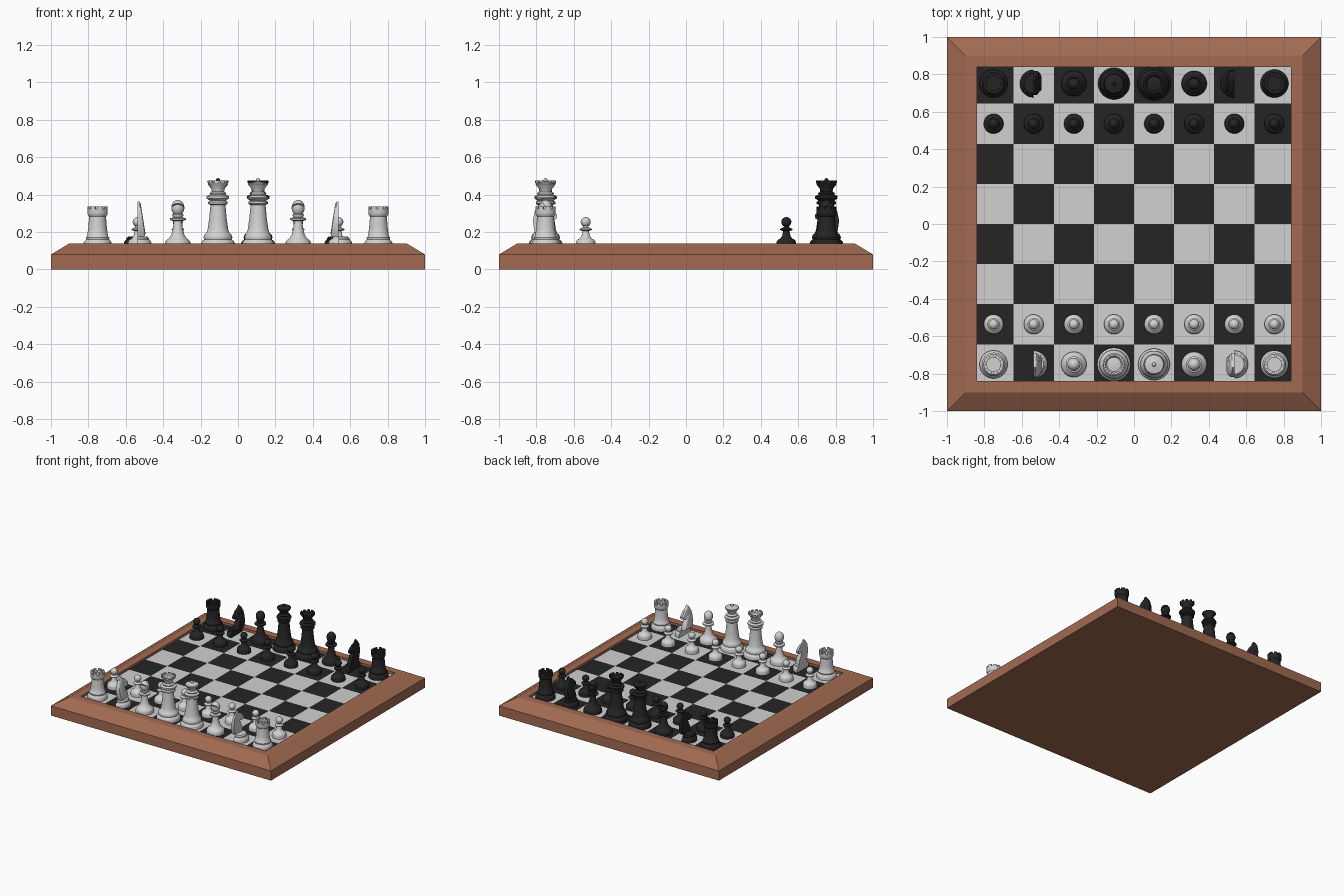
import bpy, bmesh, math
from mathutils import Matrix, Vector

if "Cube" in bpy.data.objects:
    bpy.data.objects.remove(bpy.data.objects["Cube"])

FLOOR = 0.12     # height of the playing field
PITCH = 0.2145   # square size
EDGE = 0.84      # inner edge of the frame


def material(name, rgb):
    m = bpy.data.materials.new(name)
    m.diffuse_color = (*rgb, 1)
    m.use_nodes = True
    m.node_tree.nodes["Principled BSDF"].inputs["Base Color"].default_value = m.diffuse_color
    return m


BROWN = material("brown wood", (0.36, 0.145, 0.083))
LIGHT = material("light grey", (0.64, 0.64, 0.64))
DARK = material("near black", (0.018, 0.018, 0.018))


def add_object(name, mesh, loc=(0, 0, 0), turn=0):
    ob = bpy.data.objects.new(name, mesh)
    ob.location = loc
    ob.rotation_euler.z = turn
    bpy.context.collection.objects.link(ob)
    return ob


def to_mesh(bm, name, *mats):
    me = bpy.data.meshes.new(name)
    bm.to_mesh(me)
    bm.free()
    for m in mats:
        me.materials.append(m)
    return me


def smooth(me, angle=38):
    bm = bmesh.new()
    bm.from_mesh(me)
    for f in bm.faces:
        f.smooth = True
    for e in bm.edges:
        e.smooth = len(e.link_faces) == 2 and e.calc_face_angle(0) < math.radians(angle)
    bm.to_mesh(me)
    bm.free()


def lathe(bm, profile, start=0, sweep=2 * math.pi, steps=32, closed=False):
    """Sweep (radius, z) points round the z axis; part sweeps get end caps."""
    part = bmesh.new()
    c, s = math.cos(start), math.sin(start)
    vs = [part.verts.new((r * c, r * s, z)) for r, z in profile]
    es = [part.edges.new(p) for p in zip(vs, vs[1:])]
    if closed:
        es.append(part.edges.new((vs[-1], vs[0])))
    bmesh.ops.spin(part, geom=vs + es, axis=(0, 0, 1), cent=(0, 0, 0),
                   angle=sweep, steps=steps, use_duplicate=False)
    bmesh.ops.remove_doubles(part, verts=part.verts, dist=1e-5)
    bmesh.ops.holes_fill(part, edges=[e for e in part.edges if e.is_boundary], sides=0)
    bmesh.ops.recalc_face_normals(part, faces=part.faces)
    tmp = bpy.data.meshes.new("tmp")
    part.to_mesh(tmp)
    part.free()
    bm.from_mesh(tmp)
    bpy.data.meshes.remove(tmp)


def ball(cz, r, rz, a0, n=9):
    """Profile points of a rounded head from angle a0 up to the pole."""
    out = []
    for i in range(n + 1):
        a = math.radians(a0 + (90 - a0) * i / n)
        out.append((max(0, r * math.cos(a)), cz + rz * math.sin(a)))
    return out


def teeth(bm, count, r0, r1, z0, z1, fill):
    step = 2 * math.pi / count
    for k in range(count):
        lathe(bm, [(r0, z0), (r1, z0), (r1, z1), (r0, z1)],
              start=k * step, sweep=step * fill, steps=4, closed=True)


def foot(r):
    """Shared moulded foot of a piece."""
    return [(0, FLOOR), (r, FLOOR), (r, 0.14), (r * 0.96, 0.15), (r * 0.82, 0.16)]


def pawn(bm):
    lathe(bm, foot(0.053) + [(0.032, 0.165), (0.022, 0.18), (0.017, 0.205), (0.033, 0.211),
                             (0.033, 0.217), (0.016, 0.225), (0.013, 0.232)]
          + ball(0.254, 0.027, 0.026, -55))


def rook(bm):
    lathe(bm, foot(0.075) + [(0.063, 0.17), (0.056, 0.178), (0.05, 0.22), (0.045, 0.282),
                             (0.052, 0.292), (0.054, 0.3), (0.054, 0.322), (0.037, 0.322),
                             (0.037, 0.308), (0, 0.308)])
    teeth(bm, 8, 0.037, 0.054, 0.321, 0.337, 0.68)


def bishop(bm):
    lathe(bm, foot(0.068) + [(0.046, 0.168), (0.035, 0.185), (0.026, 0.22), (0.022, 0.258),
                             (0.043, 0.264), (0.043, 0.273), (0.024, 0.279), (0.03, 0.288),
                             (0.03, 0.294), (0.022, 0.3)]
          + ball(0.33, 0.035, 0.042, -45) + [(0.0, 0.372)])
    bmesh.ops.remove_doubles(bm, verts=bm.verts, dist=1e-4)


def tall_body(r):
    return foot(r) + [(r * 0.86, 0.172), (r * 0.8, 0.186), (0.061, 0.195), (0.055, 0.215),
                      (0.047, 0.27), (0.04, 0.345)]


def king(bm):
    lathe(bm, tall_body(0.085) + [(0.05, 0.352), (0.05, 0.362), (0.042, 0.368), (0.056, 0.378),
                                  (0.056, 0.386), (0.04, 0.395), (0.044, 0.404), (0.03, 0.414),
                                  (0.034, 0.43), (0.05, 0.45), (0.053, 0.456), (0.05, 0.462),
                                  (0.022, 0.468), (0.008, 0.47)]
          + ball(0.478, 0.011, 0.01, -50, 6))


def queen(bm):
    lathe(bm, tall_body(0.09) + [(0.052, 0.35), (0.052, 0.36), (0.043, 0.368), (0.06, 0.38),
                                 (0.06, 0.392), (0.042, 0.4), (0.045, 0.408), (0.033, 0.416),
                                 (0.036, 0.435), (0.055, 0.464), (0.045, 0.464), (0.038, 0.455),
                                 (0, 0.462)])
    teeth(bm, 10, 0.045, 0.056, 0.463, 0.475, 0.55)


def knight(bm, side):
    """Half a knight, flat on the centre plane and rounded towards one side."""
    lathe(bm, foot(0.074) + [(0.06, 0.168), (0.052, 0.176), (0, 0.176)],
          start=-side * math.pi / 2, sweep=side * math.pi, steps=16)
    outline = [(-0.046, 0.172), (-0.06, 0.205), (-0.068, 0.26), (-0.058, 0.31), (-0.036, 0.343),
               (-0.016, 0.363), (-0.004, 0.342), (0.028, 0.327), (0.062, 0.29), (0.058, 0.27),
               (0.04, 0.266), (0.01, 0.276), (0.024, 0.24), (0.044, 0.205), (0.044, 0.172)]
    mid = Vector((-0.012, 0.26))
    rings = []
    for depth, shrink in ((0, 1), (0.6, 0.99), (0.9, 0.9), (1, 0.75)):
        ring = []
        for p in outline:
            y, z = mid + (Vector(p) - mid) * shrink
            t = 0.045 - 0.03 * (z - 0.17) / 0.19
            ring.append(bm.verts.new((side * depth * t, y, z)))
        rings.append(ring)
    faces = [bm.faces.new(rings[0]), bm.faces.new(rings[-1])]
    n = len(outline)
    for a, b in zip(rings, rings[1:]):
        faces += [bm.faces.new((a[i], a[(i + 1) % n], b[(i + 1) % n], b[i])) for i in range(n)]
    bmesh.ops.recalc_face_normals(bm, faces=faces)


def slit(me):
    """Cut the slanted notch in a bishop's head."""
    bm = bmesh.new()
    bmesh.ops.create_cube(bm, size=1, matrix=Matrix.Translation((0, -0.03, 0.35))
                          @ Matrix.Rotation(math.radians(-40), 4, 'X')
                          @ Matrix.Diagonal((0.1, 0.05, 0.007, 1)))
    cutter = add_object("notch_cutter", to_mesh(bm, "notch_cutter"))
    cutter.hide_render = True
    ob = add_object("temp", me)
    mod = ob.modifiers.new("notch", 'BOOLEAN')
    mod.operation, mod.object, mod.solver = 'DIFFERENCE', cutter, 'EXACT'
    bpy.context.view_layer.update()
    out = bpy.data.meshes.new_from_object(ob.evaluated_get(bpy.context.evaluated_depsgraph_get()))
    bpy.data.objects.remove(ob)
    bpy.data.objects.remove(cutter)
    return out


# Frame: square rings with a chamfered rim and a recessed middle
bm = bmesh.new()
rings = [[bm.verts.new((sx * h, sy * h, z)) for sx, sy in ((-1, -1), (1, -1), (1, 1), (-1, 1))]
         for h, z in ((1, 0), (1, 0.08), (0.9, 0.14), (EDGE, 0.14), (EDGE, FLOOR))]
bm.faces.new(rings[0][::-1])
for a, b in zip(rings, rings[1:]):
    for i in range(4):
        j = (i + 1) % 4
        bm.faces.new((a[i], a[j], b[j], b[i]))
add_object("board_frame", to_mesh(bm, "board_frame", BROWN))

# Playing squares, outer ones trimmed by the frame
bm = bmesh.new()
cuts = [max(-EDGE, min(EDGE, (k - 4) * PITCH)) for k in range(9)]
grid = [[bm.verts.new((x, y, FLOOR)) for x in cuts] for y in cuts]
for j in range(8):
    for i in range(8):
        f = bm.faces.new((grid[j][i], grid[j][i + 1], grid[j + 1][i + 1], grid[j + 1][i]))
        f.material_index = (i + j) % 2
add_object("playing_squares", to_mesh(bm, "playing_squares", LIGHT, DARK))

# Pieces: both armies face the middle
builders = {"pawn": pawn, "rook": rook, "bishop": bishop, "king": king, "queen": queen,
            "knight_a": lambda b: knight(b, 1), "knight_b": lambda b: knight(b, -1)}
for army, mat, sign in (("light", LIGHT, 1), ("dark", DARK, -1)):
    meshes = {}
    for kind, build in builders.items():
        bm = bmesh.new()
        build(bm)
        me = to_mesh(bm, f"{army}_{kind}", mat)
        if kind == "bishop":
            me = slit(me)
        smooth(me)
        meshes[kind] = me
    row = ["rook", "knight_a", "bishop", "queen", "king", "bishop", "knight_b", "rook"]
    if sign < 0:
        row.reverse()
    turn = 0 if sign > 0 else math.pi
    for k, kind in enumerate(row):
        x = (k - 3.5) * PITCH
        add_object(f"{army}_{kind}_{k + 1}", meshes[kind], (x, -sign * 3.5 * PITCH, 0), turn)
        add_object(f"{army}_pawn_{k + 1}", meshes["pawn"], (x, -sign * 2.5 * PITCH, 0), turn)
